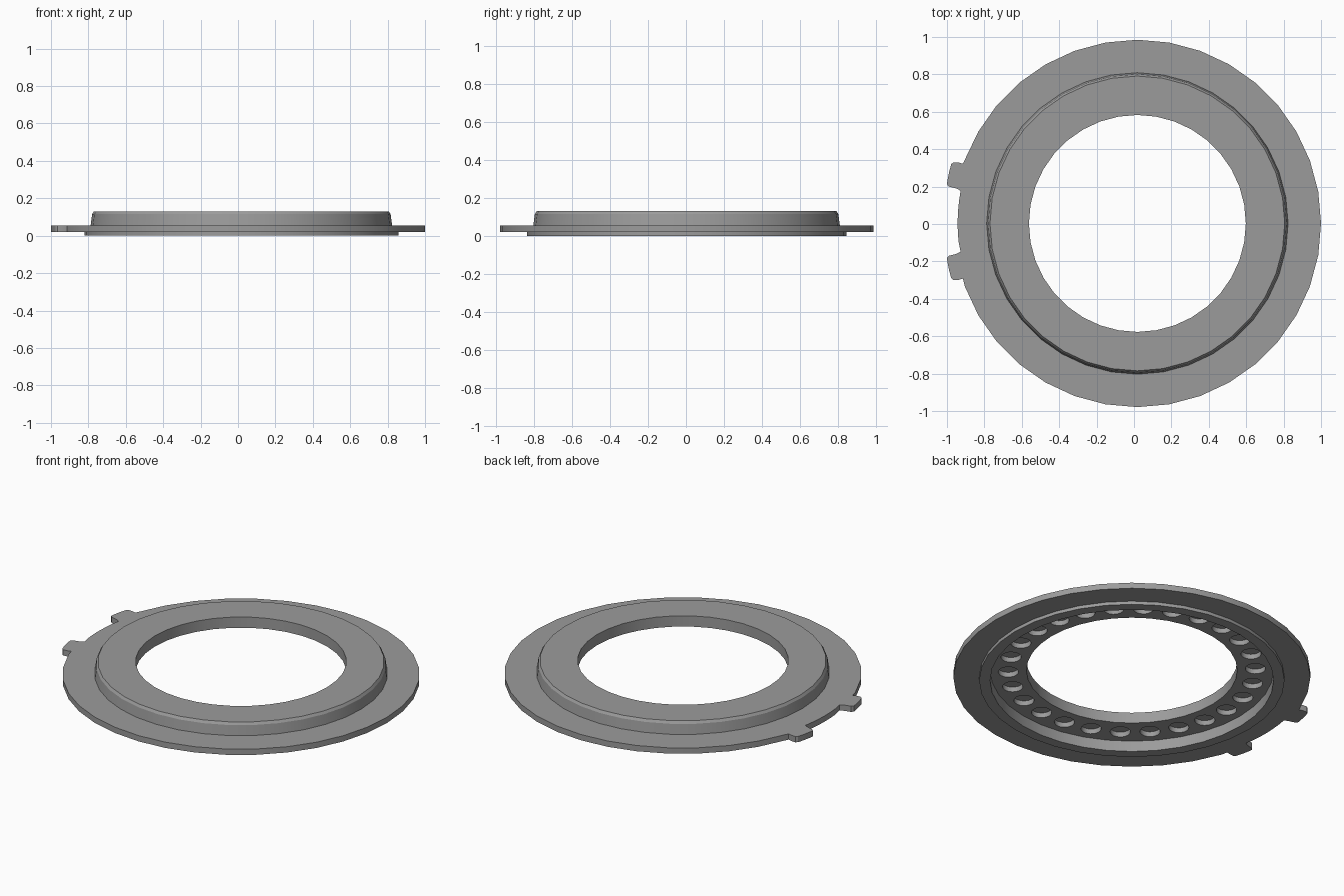
import bpy, bmesh
from math import cos, sin, radians, atan2, hypot, tau

if "Cube" in bpy.data.objects:
    bpy.data.objects.remove(bpy.data.objects["Cube"])

CX, CY, SEG = 0.018, 0.003, 36
OUTER, COLLAR = 0.982, 0.84

steel = bpy.data.materials.new("satin grey metal")
steel.use_nodes = True
grey = (0.33, 0.33, 0.33, 1)
steel.diffuse_color = grey
steel.node_tree.nodes["Principled BSDF"].inputs["Base Color"].default_value = grey


def add_object(name, mesh):
    ob = bpy.data.objects.new(name, mesh)
    bpy.context.collection.objects.link(ob)
    mesh.materials.clear()
    mesh.materials.append(steel)
    return ob


def smooth(ob):
    bpy.ops.object.select_all(action='DESELECT')
    ob.select_set(True)
    bpy.context.view_layer.objects.active = ob
    bpy.ops.object.shade_smooth_by_angle(angle=radians(25))


def lathe(name, profile):
    """Revolve a closed (radius, height) profile around the ring axis."""
    bm = bmesh.new()
    rings = [[bm.verts.new((CX + r * cos(tau * i / SEG), CY + r * sin(tau * i / SEG), z))
              for r, z in profile] for i in range(SEG)]
    n = len(profile)
    for i in range(SEG):
        a, b = rings[i], rings[(i + 1) % SEG]
        for j in range(n):
            k = (j + 1) % n
            bm.faces.new((a[j], b[j], b[k], a[k]))
    bmesh.ops.recalc_face_normals(bm, faces=bm.faces)
    mesh = bpy.data.meshes.new(name)
    bm.to_mesh(mesh)
    bm.free()
    return add_object(name, mesh)


def arc(radius, start, end, steps):
    return [(CX + radius * cos(radians(start + (end - start) * i / steps)),
             CY + radius * sin(radians(start + (end - start) * i / steps)))
            for i in range(steps + 1)]


# Raised body with chamfered shoulder, hollow underside and lower collar
body = lathe("raised_ring", [
    (0.58, 0.065), (0.58, 0.13), (0.788, 0.13), (0.798, 0.115), (0.806, 0.055),
    (COLLAR, 0.055), (COLLAR, 0), (0.78, 0), (0.78, 0.065)])

# Round pockets in the hollow underside
bm = bmesh.new()
POCKETS = 26
for i in range(POCKETS):
    a = tau * i / POCKETS
    made = bmesh.ops.create_cone(bm, cap_ends=True, segments=20, radius1=0.056,
                                 radius2=0.056, depth=0.06)
    bmesh.ops.translate(bm, verts=made["verts"],
                        vec=(CX + 0.68 * cos(a), CY + 0.68 * sin(a), 0.065))
cut_mesh = bpy.data.meshes.new("pocket_cutter")
bm.to_mesh(cut_mesh)
bm.free()
cutter = add_object("pocket_cutter", cut_mesh)
cutter.hide_render = True
mod = body.modifiers.new("pockets", 'BOOLEAN')
mod.operation, mod.solver, mod.object = 'DIFFERENCE', 'EXACT', cutter
bpy.context.view_layer.objects.active = body
bpy.ops.object.modifier_apply(modifier=mod.name)
bpy.data.objects.remove(cutter)
smooth(body)

# Flat flange outline: round rim, two locating tabs and a shallow recess between
tab = [(-0.915, 0.322), (-0.935, 0.328), (-0.965, 0.33), (-0.977, 0.32), (-0.988, 0.28),
       (-0.998, 0.23), (-1.0, 0.212), (-0.99, 0.2), (-0.95, 0.19), (-0.927, 0.178)]
lower_tab = [(x, 0.03 - y) for x, y in reversed(tab)]


def polar(p):
    return atan2(p[1] - CY, p[0] - CX) * 360 / tau


rim = [p for p in arc(OUTER, -170, 170, 34) if polar(tab[0]) - 2 > polar(p) > polar(lower_tab[-1]) + 2]
notch_r = hypot(tab[-1][0] - CX, tab[-1][1] - CY)
notch = arc(notch_r, polar(tab[-1]), polar(lower_tab[0]) + 360, 6)[1:-1]
outline = rim + tab + notch + lower_tab

curve = bpy.data.curves.new("flange_outline", 'CURVE')
curve.dimensions, curve.fill_mode, curve.extrude = '2D', 'BOTH', 0.0185
for points in (outline, arc(COLLAR - 0.002, 0, 350, SEG - 1)):
    spline = curve.splines.new('POLY')
    spline.points.add(len(points) - 1)
    for point, (x, y) in zip(spline.points, points):
        point.co = (x, y, 0, 1)
    spline.use_cyclic_u = True
shape = bpy.data.objects.new("flange_shape", curve)
bpy.context.collection.objects.link(shape)
bpy.context.view_layer.update()
flat = bpy.data.meshes.new_from_object(shape.evaluated_get(bpy.context.evaluated_depsgraph_get()))
bpy.data.objects.remove(shape)

bm = bmesh.new()
bm.from_mesh(flat)
bmesh.ops.remove_doubles(bm, verts=bm.verts, dist=0.0001)
bmesh.ops.translate(bm, verts=bm.verts, vec=(0, 0, 0.0385))
for v in bm.verts:
    v.co.z = 0.055 if v.co.z > 0.0385 else 0.02
bmesh.ops.recalc_face_normals(bm, faces=bm.faces)
bm.to_mesh(flat)
bm.free()
smooth(add_object("tabbed_flange", flat))
